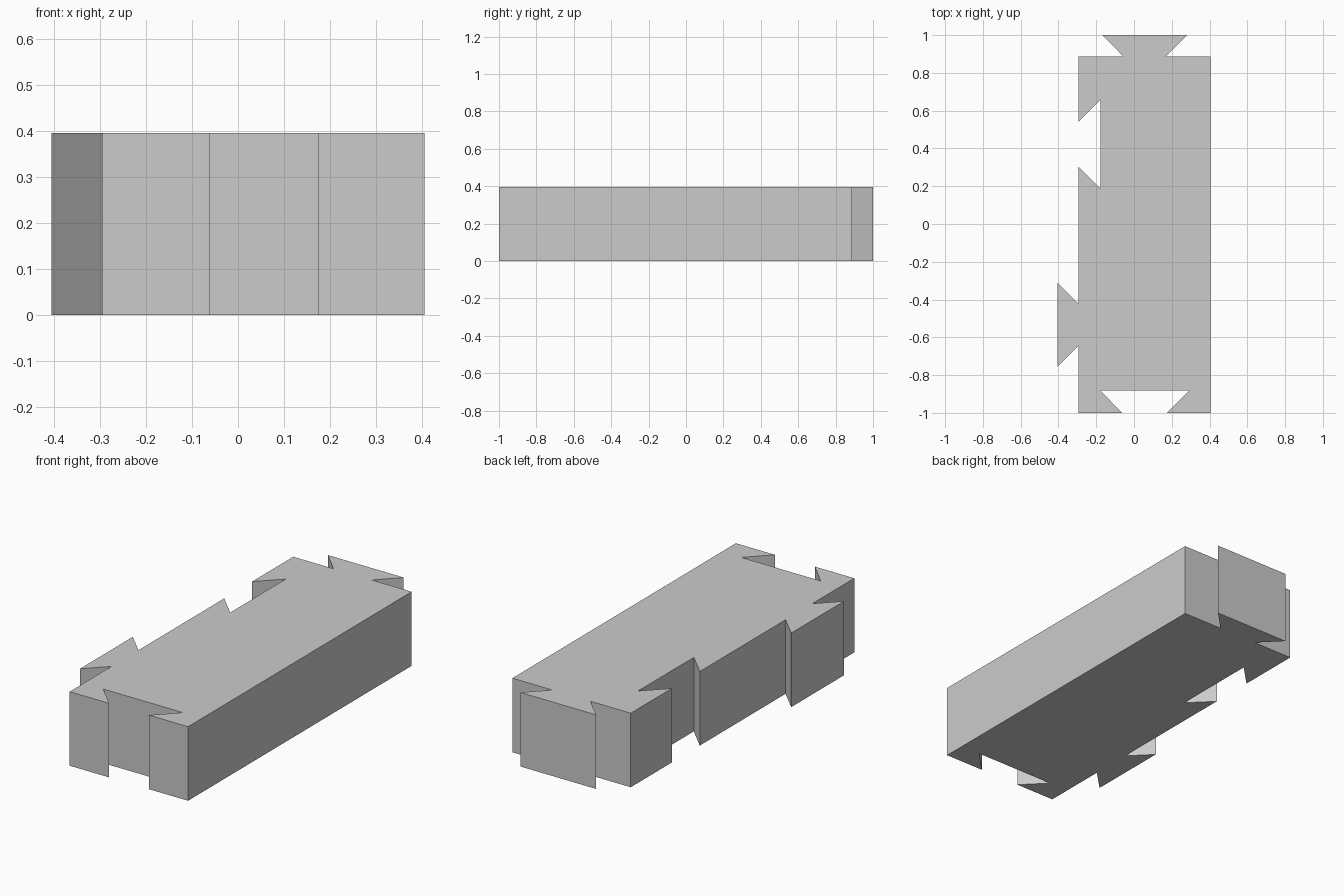
import bpy
import bmesh
from mathutils import Vector

cube = bpy.data.objects.get("Cube")
if cube:
    bpy.data.objects.remove(cube, do_unlink=True)

LEFT, RIGHT, FRONT, BACK = -0.295, 0.405, -1.0, 0.888
HEIGHT = 0.396

grey = bpy.data.materials.new("plain grey")
grey.use_nodes = True
colour = (0.6, 0.6, 0.6, 1)
grey.diffuse_color = colour
grey.node_tree.nodes["Principled BSDF"].inputs["Base Color"].default_value = colour


def dovetail(centre, along, out, neck, tip, depth):
    """Four outline points: narrow at the wall, wide at the far end.
    A negative depth cuts a socket into the body."""
    c, a, o = Vector(centre), Vector(along), Vector(out)
    far = c + o * depth
    return [c - a * neck, far - a * tip, far + a * tip, c + a * neck]


# Anticlockwise plan outline, with a joint on three of the walls
outline = [Vector((LEFT, FRONT))]
outline += dovetail((0.056, FRONT), (1, 0), (0, -1), 0.118, 0.235, -0.118)  # front socket
outline += [Vector((RIGHT, FRONT)), Vector((RIGHT, BACK))]
outline += dovetail((0.056, BACK), (-1, 0), (0, 1), 0.113, 0.224, 0.112)    # back tenon
outline += [Vector((LEFT, BACK))]
outline += dovetail((LEFT, 0.423), (0, -1), (-1, 0), 0.118, 0.235, -0.117)  # side socket
outline += dovetail((LEFT, -0.533), (0, -1), (-1, 0), 0.113, 0.223, 0.11)   # side tenon

# Extrude the outline into the block
bm = bmesh.new()
base = bm.faces.new([bm.verts.new((p.x, p.y, 0)) for p in outline])
result = bmesh.ops.extrude_face_region(bm, geom=[base], use_keep_orig=True)
top = [v for v in result["geom"] if isinstance(v, bmesh.types.BMVert)]
bmesh.ops.translate(bm, verts=top, vec=(0, 0, HEIGHT))
bmesh.ops.recalc_face_normals(bm, faces=bm.faces)
mesh = bpy.data.meshes.new("dovetail_block")
bm.to_mesh(mesh)
bm.free()
mesh.materials.append(grey)
block = bpy.data.objects.new("dovetail_block", mesh)
bpy.context.collection.objects.link(block)
